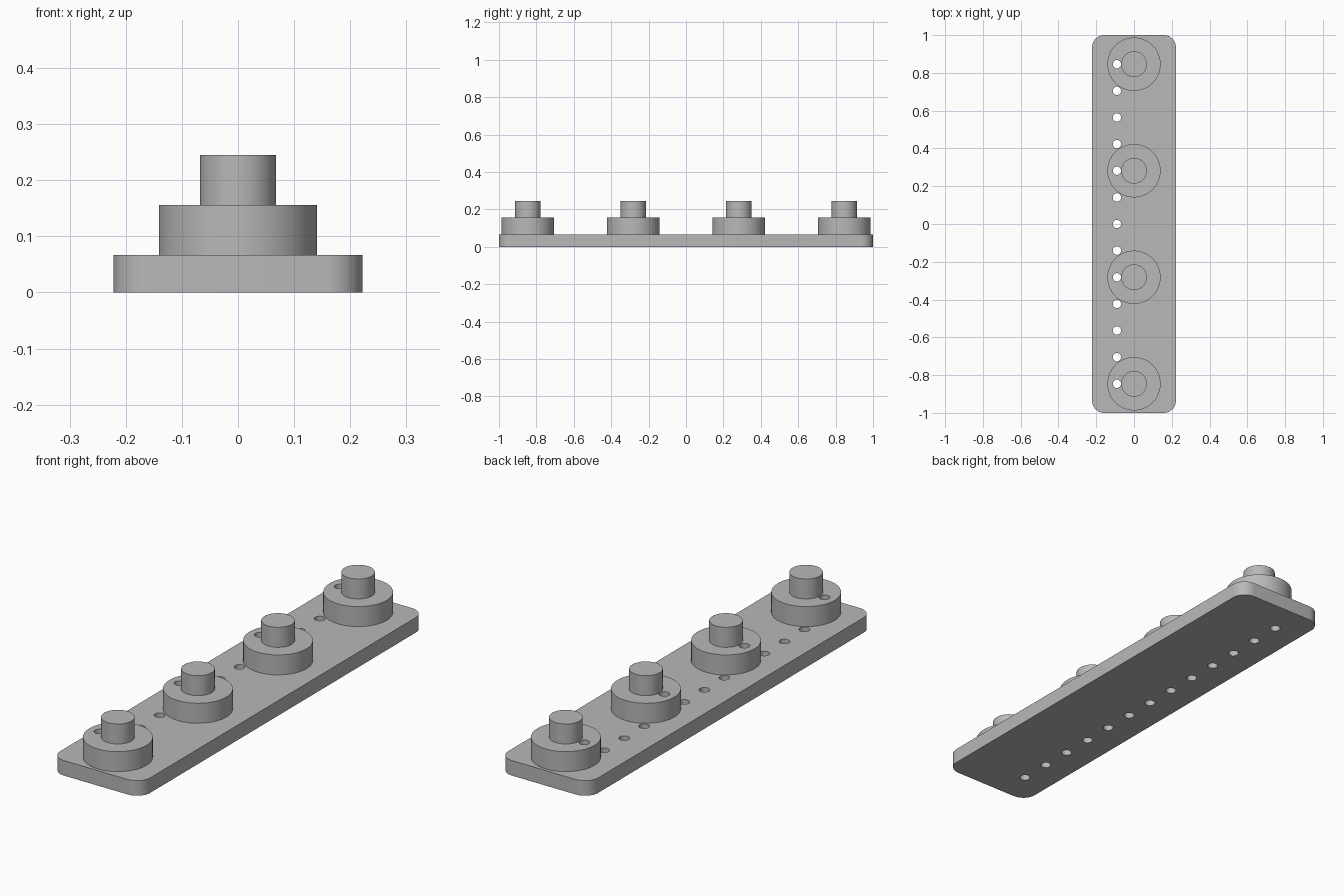
import bpy
import bmesh
from math import cos, sin, pi, radians

cube = bpy.data.objects.get("Cube")
if cube:
    bpy.data.objects.remove(cube, do_unlink=True)

HALF_W, HALF_L, CORNER = 0.222, 1.0, 0.065
PLATE_TOP, BOSS_TOP, PEG_TOP = 0.067, 0.156, 0.245
BOSS_R, PEG_R = 0.141, 0.068
PITCH = 0.141
HOLE_X, HOLE_R = -0.0905, 0.022

grey = bpy.data.materials.new("plain grey")
grey.use_nodes = True
colour = (0.48, 0.48, 0.48, 1)
grey.diffuse_color = colour
grey.node_tree.nodes["Principled BSDF"].inputs["Base Color"].default_value = colour


def circle(cx, cy, r, n, start=0.0, sweep=2 * pi):
    return [(cx + r * cos(start + sweep * i / n), cy + r * sin(start + sweep * i / n))
            for i in range(n)]


def prism(bm, outline, z0, z1):
    """Extrude a flat outline from z0 to z1."""
    face = bm.faces.new([bm.verts.new((x, y, z0)) for x, y in outline])
    top = bmesh.ops.extrude_face_region(bm, geom=[face])["geom"]
    verts = [v for v in top if isinstance(v, bmesh.types.BMVert)]
    bmesh.ops.translate(bm, verts=verts, vec=(0, 0, z1 - z0))


def make_object(name, prisms):
    bm = bmesh.new()
    for p in prisms:
        prism(bm, *p)
    bmesh.ops.recalc_face_normals(bm, faces=bm.faces)
    mesh = bpy.data.meshes.new(name)
    bm.to_mesh(mesh)
    bm.free()
    mesh.materials.append(grey)
    obj = bpy.data.objects.new(name, mesh)
    bpy.context.collection.objects.link(obj)
    return obj


def combine(target, tool, operation):
    """Apply a boolean and discard the tool."""
    mod = target.modifiers.new(operation.title(), 'BOOLEAN')
    mod.operation, mod.solver, mod.object = operation, 'EXACT', tool
    bpy.context.view_layer.objects.active = target
    bpy.ops.object.modifier_apply(modifier=mod.name)
    bpy.data.objects.remove(tool, do_unlink=True)


# Base plate with rounded corners
outline = []
for k, (sx, sy) in enumerate([(1, 1), (-1, 1), (-1, -1), (1, -1)]):
    cx, cy = sx * (HALF_W - CORNER), sy * (HALF_L - CORNER)
    outline += circle(cx, cy, CORNER, 12, k * pi / 2, pi / 2)
    end = (k + 1) * pi / 2
    outline.append((cx + CORNER * cos(end), cy + CORNER * sin(end)))
body = make_object("studded_plate", [(outline, 0, PLATE_TOP)])

# Four stepped studs: wide boss, then narrow peg
for y in [PITCH * k for k in (-6, -2, 2, 6)]:
    boss = make_object("boss", [(circle(0, y, BOSS_R, 64), PLATE_TOP / 2, BOSS_TOP)])
    combine(body, boss, 'UNION')
    peg = make_object("peg", [(circle(0, y, PEG_R, 48), PLATE_TOP, PEG_TOP)])
    combine(body, peg, 'UNION')

# Row of through holes along the right side
holes = make_object("hole_cutters", [
    (circle(HOLE_X, PITCH * k, HOLE_R, 32), -0.1, PEG_TOP + 0.1) for k in range(-6, 7)])
holes.hide_render = True
combine(body, holes, 'DIFFERENCE')

# Smooth round walls with crisp rims
bpy.ops.object.select_all(action='DESELECT')
body.select_set(True)
bpy.context.view_layer.objects.active = body
bpy.ops.object.shade_smooth_by_angle(angle=radians(30))
